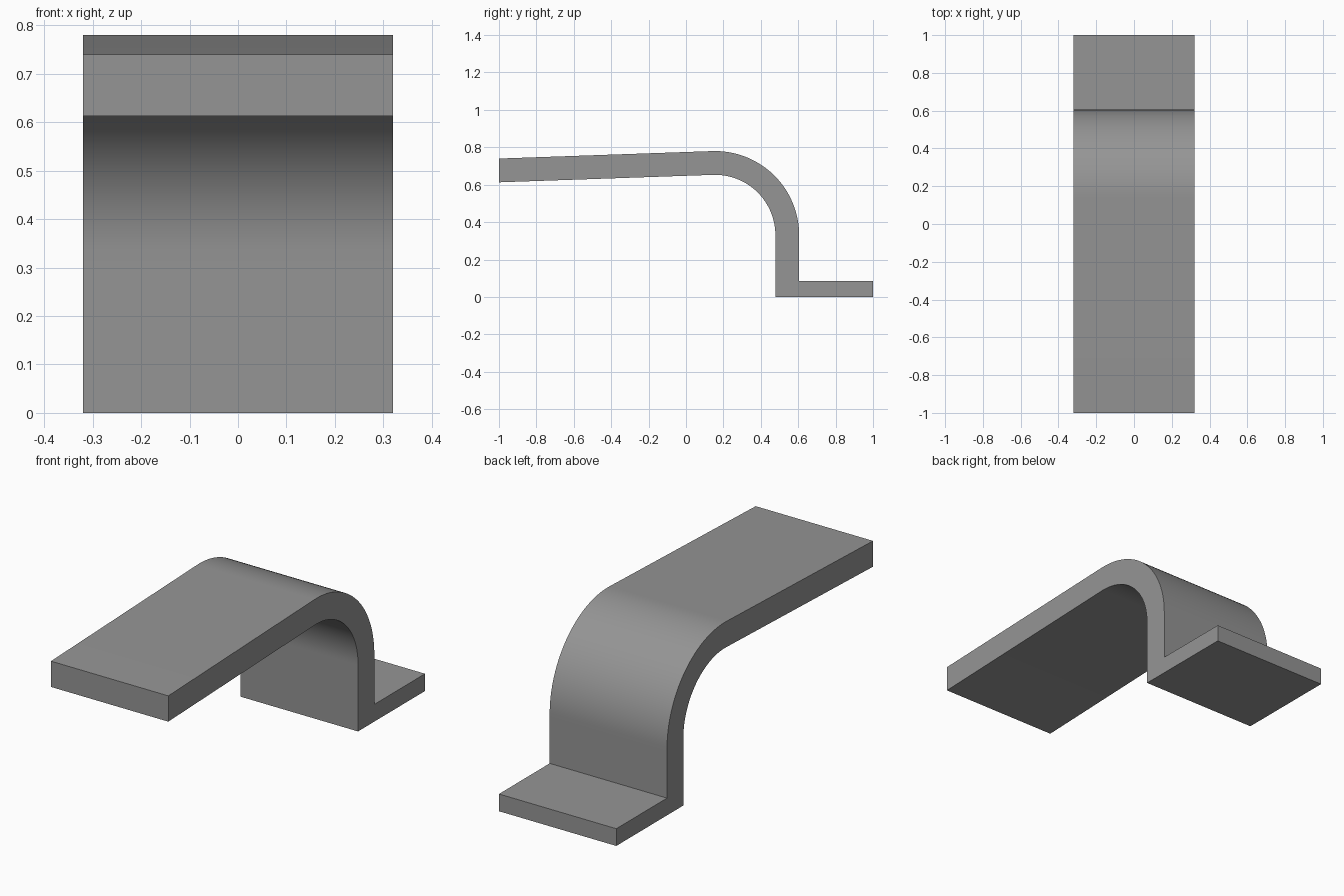
import bpy, bmesh, math

if "Cube" in bpy.data.objects:
    bpy.data.objects.remove(bpy.data.objects["Cube"])

HALF_W = 0.32
CY, CZ = 0.155, 0.33          # bend centre
R_OUT, R_IN = 0.45, 0.323
TILT = math.radians(2)        # slope of the upper arm
STEPS = 32


def arc(r):
    """Bend points from the vertical leg up to the arm."""
    end = math.pi / 2 + TILT
    return [(CY + r * math.cos(end * i / STEPS), CZ + r * math.sin(end * i / STEPS))
            for i in range(STEPS + 1)]


def arm_end(p):
    """Continue tangentially from the bend to the free end of the arm."""
    return (-1.0, p[1] - (p[0] + 1.0) * math.tan(TILT))


# Side profile: foot, leg, bend and arm
outer, inner = arc(R_OUT), arc(R_IN)
profile = [(CY + R_IN, 0), (1, 0), (1, 0.085), (CY + R_OUT, 0.085)]
profile += outer + [arm_end(outer[-1]), arm_end(inner[-1])] + inner[::-1]

# Extrude the profile across the width
bm = bmesh.new()
face = bm.faces.new([bm.verts.new((-HALF_W, y, z)) for y, z in profile])
res = bmesh.ops.extrude_face_region(bm, geom=[face])
bmesh.ops.translate(bm, vec=(2 * HALF_W, 0, 0),
                    verts=[v for v in res["geom"] if isinstance(v, bmesh.types.BMVert)])
bmesh.ops.recalc_face_normals(bm, faces=bm.faces)
mesh = bpy.data.meshes.new("bent_bracket")
bm.to_mesh(mesh)
bm.free()

bracket = bpy.data.objects.new("bent_bracket", mesh)
bpy.context.collection.objects.link(bracket)
grey = bpy.data.materials.new("mid grey")
grey.diffuse_color = (0.3, 0.3, 0.3, 1)
grey.use_nodes = True
grey.node_tree.nodes["Principled BSDF"].inputs["Base Color"].default_value = grey.diffuse_color
mesh.materials.append(grey)

# Smooth bend, sharp corners
bpy.context.view_layer.objects.active = bracket
bracket.select_set(True)
bpy.ops.object.shade_smooth_by_angle(angle=math.radians(30))
